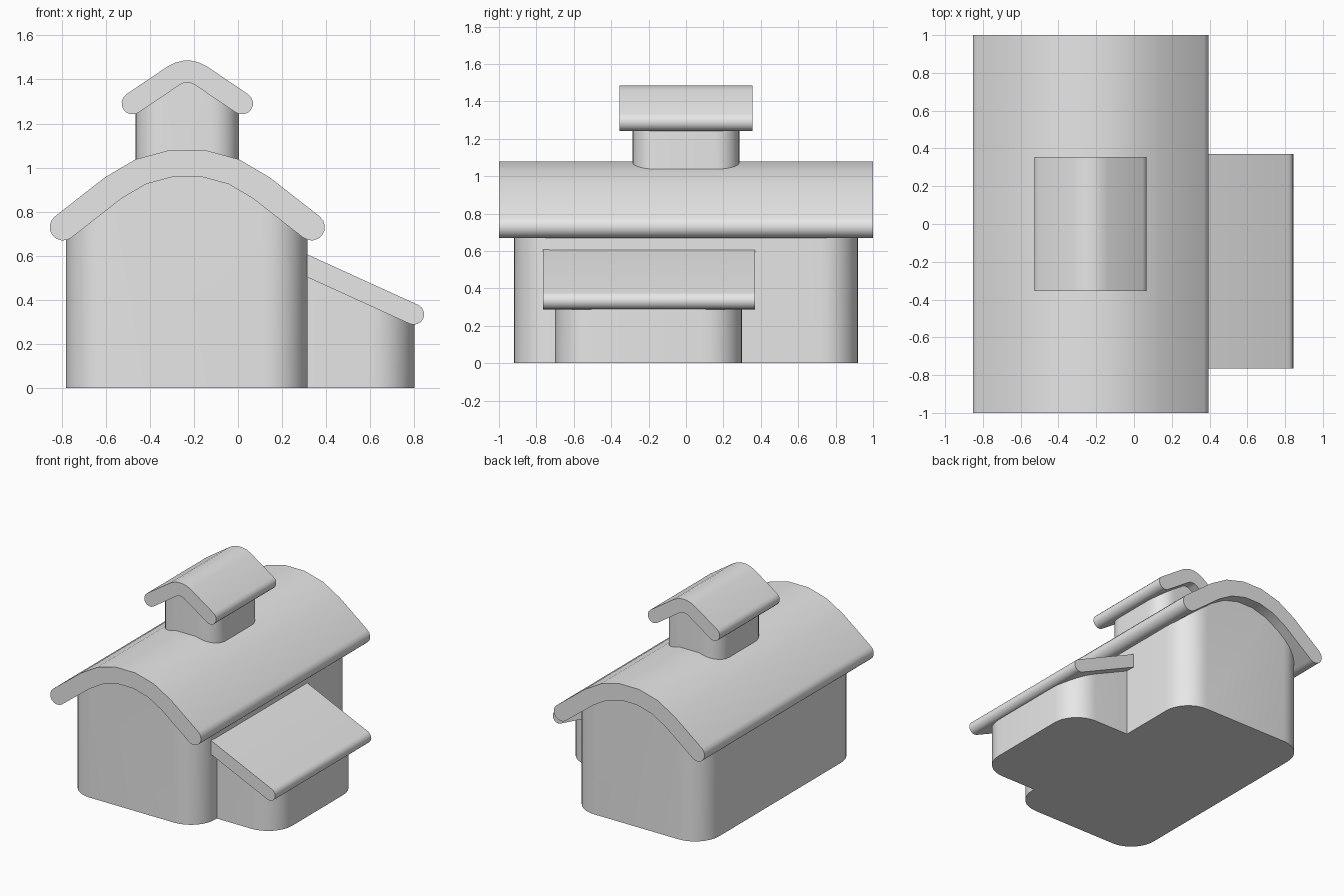
import bpy
import bmesh
from math import sin, cos, tan, radians, pi

cube = bpy.data.objects.get("Cube")
if cube:
    bpy.data.objects.remove(cube)

grey = bpy.data.materials.new("plain grey")
grey.use_nodes = True
grey.diffuse_color = (0.8, 0.8, 0.8, 1)
grey.node_tree.nodes["Principled BSDF"].inputs["Base Color"].default_value = (0.8, 0.8, 0.8, 1)


def prism(name, profile, y0, y1, corners=(), radius=0):
    """Extrude an x-z profile along y; round the upright edges at the given x positions."""
    bm = bmesh.new()
    face = bm.faces.new([bm.verts.new((x, y0, z)) for x, z in profile])
    new = bmesh.ops.extrude_face_region(bm, geom=[face])["geom"]
    bmesh.ops.translate(bm, vec=(0, y1 - y0, 0),
                        verts=[v for v in new if isinstance(v, bmesh.types.BMVert)])

    def is_corner(edge):
        a, b = (v.co for v in edge.verts)
        return any(abs(a.x - c) < 1e-4 and abs(b.x - c) < 1e-4 for c in corners) \
            and abs(a.y - b.y) < 1e-4
    edges = [e for e in bm.edges if is_corner(e)]
    if edges:
        bmesh.ops.bevel(bm, geom=edges, offset=radius, segments=8, profile=0.5,
                        affect='EDGES', clamp_overlap=False)
    bmesh.ops.recalc_face_normals(bm, faces=bm.faces[:])
    mesh = bpy.data.meshes.new(name)
    bm.to_mesh(mesh)
    bm.free()
    mesh.materials.append(grey)
    obj = bpy.data.objects.new(name, mesh)
    bpy.context.collection.objects.link(obj)
    bpy.ops.object.select_all(action='DESELECT')
    obj.select_set(True)
    bpy.context.view_layer.objects.active = obj
    bpy.ops.object.shade_smooth_by_angle(angle=radians(30))
    return obj


def arch(cx, half, top, radius, slope, steps=5):
    """Centre line of a roof: an arc on top with straight eaves, as (x, z, tilt)."""
    arc = [(cx + radius * sin(t), top - radius * (1 - cos(t)), t)
           for t in (slope * (2 * i / steps - 1) for i in range(steps + 1))]
    z_end = arc[0][1] - (half - radius * sin(slope)) * tan(slope)
    return [(cx - half, z_end, -slope)] + arc + [(cx + half, z_end, slope)]


def cap(x, z, tilt, r, steps=8):
    """Rounded eave running from the upper to the lower side."""
    side = 1 if tilt > 0 else -1
    return [(x + r * sin(tilt + side * pi * i / steps),
             z + r * cos(tilt + side * pi * i / steps)) for i in range(steps + 1)]


def slab(line, r):
    """Outline of a roof sheet of half thickness r with rounded eaves."""
    upper = [(x + r * sin(t), z + r * cos(t)) for x, z, t in line[1:-1]]
    lower = [(x - r * sin(t), z - r * cos(t)) for x, z, t in line[1:-1]]
    return upper + cap(*line[-1], r) + lower[::-1] + cap(*line[0], r)[::-1]


def walls(line, x0, x1, base):
    """Wall outline whose top follows the roof's centre line."""
    def height(x):
        for (xa, za, _), (xb, zb, _) in zip(line, line[1:]):
            if xa - 1e-6 <= x <= xb + 1e-6:
                return za + (zb - za) * (x - xa) / (xb - xa)
    inner = [(x, z) for x, z, _ in line if x0 < x < x1]
    return [(x0, base), (x0, height(x0))] + inner + [(x1, height(x1)), (x1, base)]


CX = -0.23

# Main hall
hall = arch(CX, 0.563, 1.024, 0.544, radians(38))
prism("hall_walls", walls(hall, -0.78, 0.315, 0), -0.92, 0.92, (-0.78, 0.315), 0.2)
prism("hall_roof", slab(hall, 0.061), -1, 1)

# Rooftop cupola
cupola = arch(CX, 0.248, 1.436, 0.11, radians(34))
prism("cupola_walls", walls(cupola, -0.465, 0.005, 0.98), -0.285, 0.285, (-0.465, 0.005), 0.13)
prism("cupola_roof", slab(cupola, 0.05), -0.355, 0.355)

# Side lean-to, its roof cut flush against the hall wall
pitch = radians(24.5)
x_wall, x_eave, r = 0.312, 0.797, 0.047
z_eave = 0.335
z_wall = z_eave + (x_eave - x_wall) * tan(pitch)
rise = r / cos(pitch)
prism("lean_to_walls", walls([(0.2, z_wall, 0), (x_wall, z_wall, 0), (0.8, z_eave, 0)],
                             0.25, 0.8, 0), -0.7, 0.3, (0.8,), 0.2)
prism("lean_to_roof", [(x_wall, z_wall - rise), (x_wall, z_wall + rise)]
      + cap(x_eave, z_eave, pitch, r), -0.765, 0.37)
